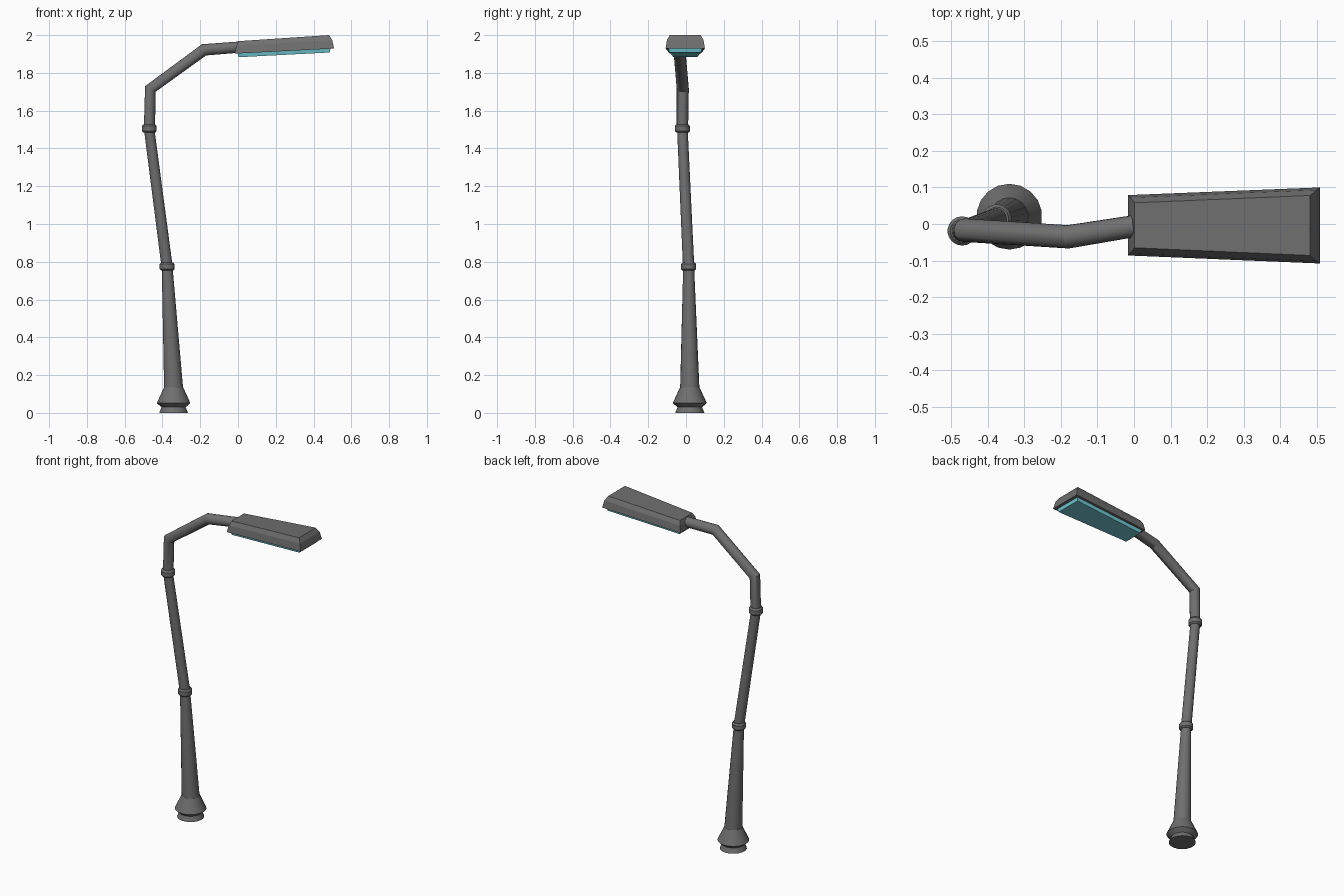
import bpy, bmesh, math
from mathutils import Vector

if "Cube" in bpy.data.objects:
    bpy.data.objects.remove(bpy.data.objects["Cube"])

SIDES = 18
DARK = (0.16, 0.16, 0.16, 1)
CYAN = (0.17, 0.6, 0.68, 1)


def material(name, color):
    mat = bpy.data.materials.new(name)
    mat.diffuse_color = color
    mat.use_nodes = True
    mat.node_tree.nodes["Principled BSDF"].inputs["Base Color"].default_value = mat.diffuse_color
    return mat


dark_metal = material("dark_metal", DARK)
cyan_glass = material("cyan_glass", CYAN)


def finish(bm, name, mat, smooth=None):
    bmesh.ops.recalc_face_normals(bm, faces=bm.faces)
    me = bpy.data.meshes.new(name)
    bm.to_mesh(me)
    bm.free()
    me.materials.append(mat)
    ob = bpy.data.objects.new(name, me)
    bpy.context.collection.objects.link(ob)
    if smooth:
        bpy.ops.object.select_all(action='DESELECT')
        ob.select_set(True)
        bpy.context.view_layer.objects.active = ob
        bpy.ops.object.shade_smooth_by_angle(angle=math.radians(smooth))
    return ob


def skin(bm, rings):
    for a, b in zip(rings, rings[1:]):
        n = len(a)
        for i in range(n):
            j = (i + 1) % n
            bm.faces.new((a[i], a[j], b[j], b[i]))
    bm.faces.new(rings[0])
    bm.faces.new(rings[-1])


def tube(name, stations):
    """Round loft through (x, y, z, radius), rings turned to the bisector at each bend."""
    pts = [Vector(s[:3]) for s in stations]
    dirs = [(b - a).normalized() for a, b in zip(pts, pts[1:])]
    bm = bmesh.new()
    rings = []
    for k, (p, s) in enumerate(zip(pts, stations)):
        t = (dirs[max(k - 1, 0)] + dirs[min(k, len(dirs) - 1)]).normalized()
        u = Vector((0, 1, 0))
        u = (u - t * u.dot(t)).normalized()
        v = t.cross(u)
        rings.append([bm.verts.new(p + s[3] * (math.cos(q) * u + math.sin(q) * v))
                      for q in (2 * math.pi * i / SIDES for i in range(SIDES))])
    skin(bm, rings)
    return finish(bm, name, dark_metal, 30)


def tray(name, mat, levels):
    """Tapered box from levels of two ends: (x, z, y_min, y_max) each."""
    bm = bmesh.new()
    rings = []
    for (x0, z0, a0, b0), (x1, z1, a1, b1) in levels:
        rings.append([bm.verts.new(c) for c in
                      ((x0, a0, z0), (x1, a1, z1), (x1, b1, z1), (x0, b0, z0))])
    skin(bm, rings)
    return finish(bm, name, mat)


# Flared foot
tube("base_foot", [(-0.341, 0.02, z, r) for z, r in
                   ((0, 0.077), (0.03, 0.065), (0.052, 0.09), (0.135, 0.052))])

# Pole sections
tube("lower_pole", [(-0.341, 0.02, 0.13, 0.051), (-0.375, 0.014, 0.77, 0.029)])
tube("middle_pole", [(-0.375, 0.014, 0.77, 0.03), (-0.47, -0.019, 1.5, 0.028)])

# Bent arm
tube("upper_arm", [(-0.469, -0.019, 1.5, 0.03), (-0.464, -0.017, 1.715, 0.032),
                   (-0.18, -0.035, 1.922, 0.032), (0.0, -0.006, 1.936, 0.03)])

# Collars at the joints
for name, x, y, z in (("lower_collar", -0.375, 0.014, 0.775),
                      ("upper_collar", -0.47, -0.019, 1.506)):
    tube(name, [(x, y, z + dz, r) for dz, r in
                ((-0.022, 0.032), (-0.014, 0.04), (0.012, 0.04), (0.022, 0.032))])

# Lamp housing: steep sides, chamfered top edge
tray("lamp_housing", dark_metal,
     [((-0.017, 1.902, -0.086, 0.079), (0.509, 1.929, -0.108, 0.1)),
      ((-0.009, 1.943, -0.079, 0.072), (0.499, 1.973, -0.101, 0.093)),
      ((0.001, 1.968, -0.065, 0.058), (0.482, 2.0, -0.086, 0.078))])

# Lamp glass
tray("lamp_glass", cyan_glass,
     [((0.003, 1.883, -0.066, 0.059), (0.485, 1.908, -0.087, 0.079)),
      ((-0.003, 1.906, -0.072, 0.065), (0.491, 1.931, -0.093, 0.085))])
